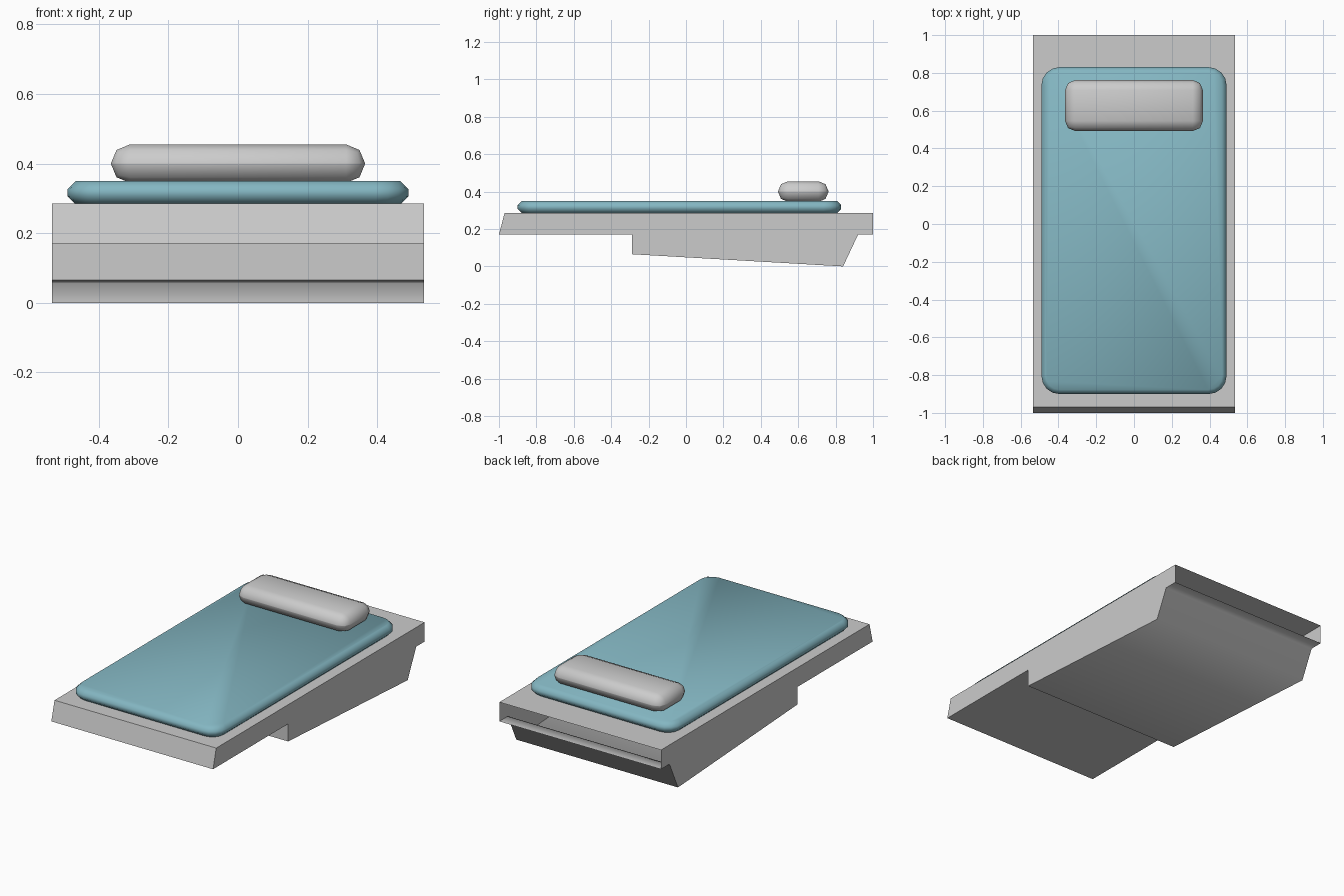
import bpy, bmesh, math
from mathutils import Matrix

if "Cube" in bpy.data.objects:
    bpy.data.objects.remove(bpy.data.objects["Cube"])


def finish(bm, name, angle, material=None):
    bmesh.ops.recalc_face_normals(bm, faces=bm.faces[:])
    mesh = bpy.data.meshes.new(name)
    bm.to_mesh(mesh)
    bm.free()
    obj = bpy.data.objects.new(name, mesh)
    bpy.context.collection.objects.link(obj)
    if material:
        mesh.materials.append(material)
    bpy.ops.object.select_all(action='DESELECT')
    obj.select_set(True)
    bpy.context.view_layer.objects.active = obj
    bpy.ops.object.shade_smooth_by_angle(angle=math.radians(angle))
    return obj


def box(x, y, z):
    bm = bmesh.new()
    size = [b - a for a, b in (x, y, z)]
    mid = [(a + b) / 2 for a, b in (x, y, z)]
    bmesh.ops.create_cube(bm, size=1, matrix=Matrix.Translation(mid) @ Matrix.Diagonal((*size, 1)))
    return bm


def bevel(bm, edges, width, segments):
    bmesh.ops.bevel(bm, geom=edges, offset=width, segments=segments,
                    profile=0.5, affect='EDGES', clamp_overlap=True)


# Bed frame: side profile (y, z) extruded across x, left open at the head end
profile = [(1, 0.285), (-0.97, 0.285), (-1, 0.17), (-0.29, 0.17),
           (-0.29, 0.065), (0.84, 0.003), (0.92, 0.17), (1, 0.17)]
half_width = 0.535
bm = bmesh.new()
left = [bm.verts.new((-half_width, y, z)) for y, z in profile]
right = [bm.verts.new((half_width, y, z)) for y, z in profile]
bm.faces.new(left)
bm.faces.new(right[::-1])
for i in range(len(profile) - 1):
    bm.faces.new((left[i], right[i], right[i + 1], left[i + 1]))
frame = finish(bm, "bed_frame", 70)
low = min(v.co.z for v in frame.data.vertices)
for v in frame.data.vertices:
    if v.co.z == low:
        v.co.z = 0.0

# Mattress: rounded plan corners, chamfered rims
teal = bpy.data.materials.new("teal_fabric")
teal.diffuse_color = (0.23, 0.47, 0.54, 1)
teal.use_nodes = True
teal.node_tree.nodes["Principled BSDF"].inputs["Base Color"].default_value = teal.diffuse_color
bm = box((-0.49, 0.49), (-0.90, 0.83), (0.283, 0.35))
upright = [e for e in bm.edges if abs(e.verts[0].co.z - e.verts[1].co.z) > 0.01]
bevel(bm, upright, 0.095, 4)
rims = [e for e in bm.edges if abs(e.verts[0].co.z - e.verts[1].co.z) < 0.001]
bevel(bm, rims, 0.023, 1)
finish(bm, "mattress", 60, teal)

# Pillow: box rounded on every edge
bm = box((-0.365, 0.365), (0.492, 0.762), (0.345, 0.455))
bevel(bm, bm.edges[:], 0.054, 2)
finish(bm, "pillow", 60)
